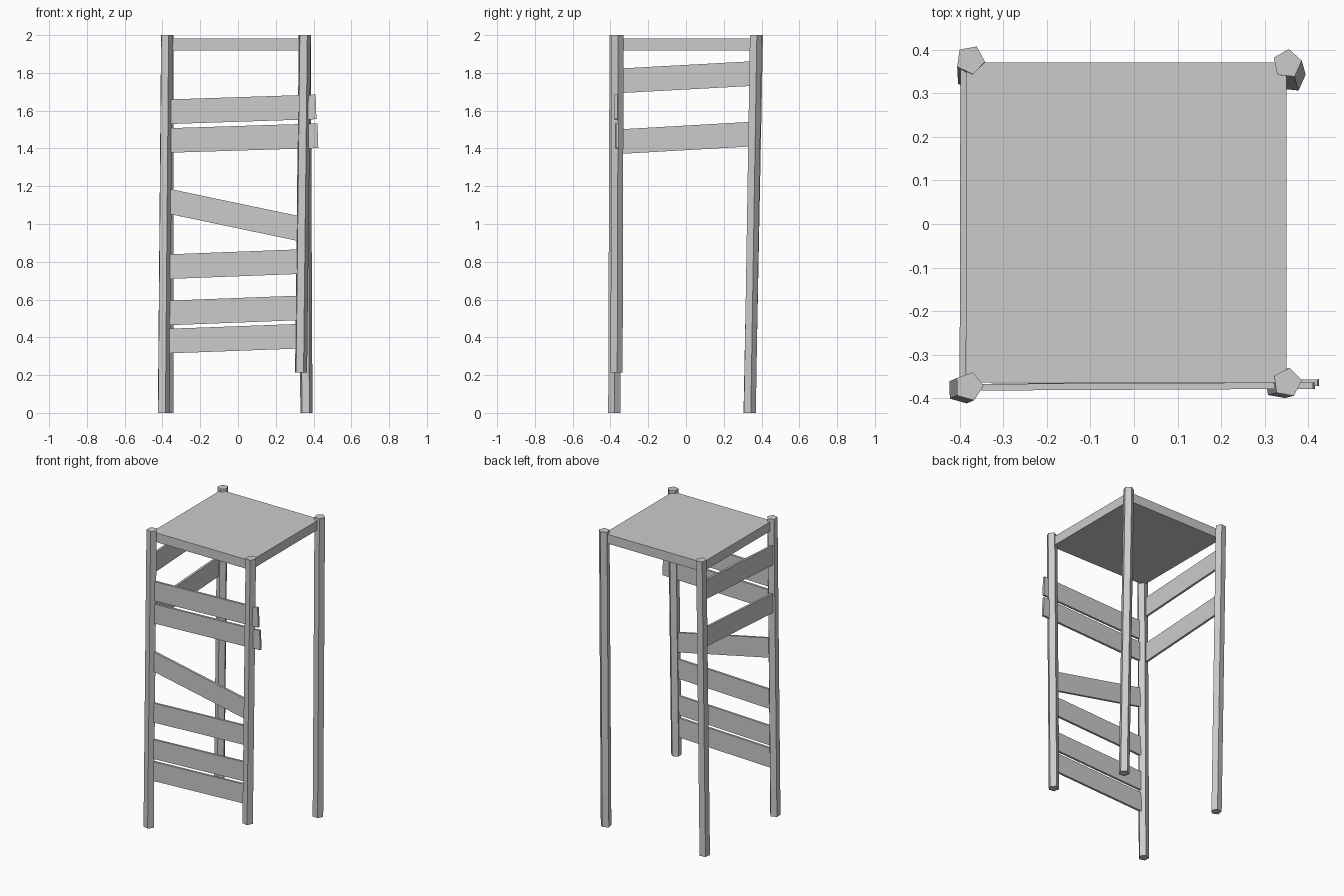
import bpy
import bmesh
from math import radians, cos, sin, pi
from mathutils import Vector, Matrix

old = bpy.data.objects.get("Cube")
if old:
    bpy.data.objects.remove(old, do_unlink=True)

# Single plain grey
grey = bpy.data.materials.new("plain_grey")
grey.use_nodes = True
colour = (0.6, 0.6, 0.6, 1)
grey.diffuse_color = colour
grey.node_tree.nodes["Principled BSDF"].inputs["Base Color"].default_value = colour


def finish(name, bm):
    bmesh.ops.recalc_face_normals(bm, faces=bm.faces)
    mesh = bpy.data.meshes.new(name)
    bm.to_mesh(mesh)
    bm.free()
    mesh.materials.append(grey)
    obj = bpy.data.objects.new(name, mesh)
    bpy.context.collection.objects.link(obj)
    return obj


def leg(name, top, bottom, foot_z, turn, radius=0.034):
    """Leaning five-sided post with level ends."""
    bm = bmesh.new()
    rings = []
    for (x, y), z in ((bottom, foot_z), (top, 2.0)):
        angles = [radians(turn) + 2 * pi * i / 5 for i in range(5)]
        rings.append([bm.verts.new((x + radius * cos(a), y + radius * sin(a), z)) for a in angles])
    low, high = rings
    bm.faces.new(low[::-1])
    bm.faces.new(high)
    for i in range(5):
        j = (i + 1) % 5
        bm.faces.new((low[i], low[j], high[j], high[i]))
    return finish(name, bm)


def plank(name, start, end, height=0.13, thickness=0.015):
    """Flat board running between two points, its broad side upright."""
    start, end = Vector(start), Vector(end)
    along = (end - start).normalized()
    across = Vector((0, 0, 1)).cross(along).normalized()
    up = along.cross(across)
    frame = Matrix((along, across, up)).transposed().to_4x4()
    size = Matrix.Diagonal(((end - start).length, thickness, height, 1))
    bm = bmesh.new()
    bmesh.ops.create_cube(bm, size=1, matrix=Matrix.Translation((start + end) / 2) @ frame @ size)
    return finish(name, bm)


# Four slightly crooked legs, one of them short
leg("front_right_leg", (-0.379, -0.373), (-0.396, -0.380), 0, 2)
leg("front_left_leg", (0.352, -0.364), (0.332, -0.369), 0.215, 8)
leg("back_right_leg", (-0.376, 0.377), (-0.374, 0.338), 0, -8)
leg("back_left_leg", (0.352, 0.368), (0.361, 0.336), 0, 12)

# Table top
bm = bmesh.new()
bmesh.ops.create_cube(bm, size=1, matrix=Matrix.Translation((-0.017, 0.003, 1.95))
                      @ Matrix.Diagonal((0.735, 0.735, 0.062, 1)))
finish("table_top", bm)

# Front planks: height at left end, height at right end, right end x, right end y
front = [
    (1.594, 1.620, 0.413, -0.371),
    (1.442, 1.467, 0.423, -0.364),
    (1.122, 0.973, 0.335, -0.366),
    (0.774, 0.801, 0.335, -0.367),
    (0.529, 0.556, 0.330, -0.368),
    (0.380, 0.406, 0.330, -0.368),
]
for i, (za, zb, x, y) in enumerate(front):
    plank(f"front_plank_{i + 1}", (-0.375, -0.375, za), (x, y, zb))

# Side planks
for i, (za, zb) in enumerate([(1.757, 1.797), (1.435, 1.477)]):
    plank(f"side_plank_{i + 1}", (-0.393, -0.37, za), (-0.391, 0.365, zb))
